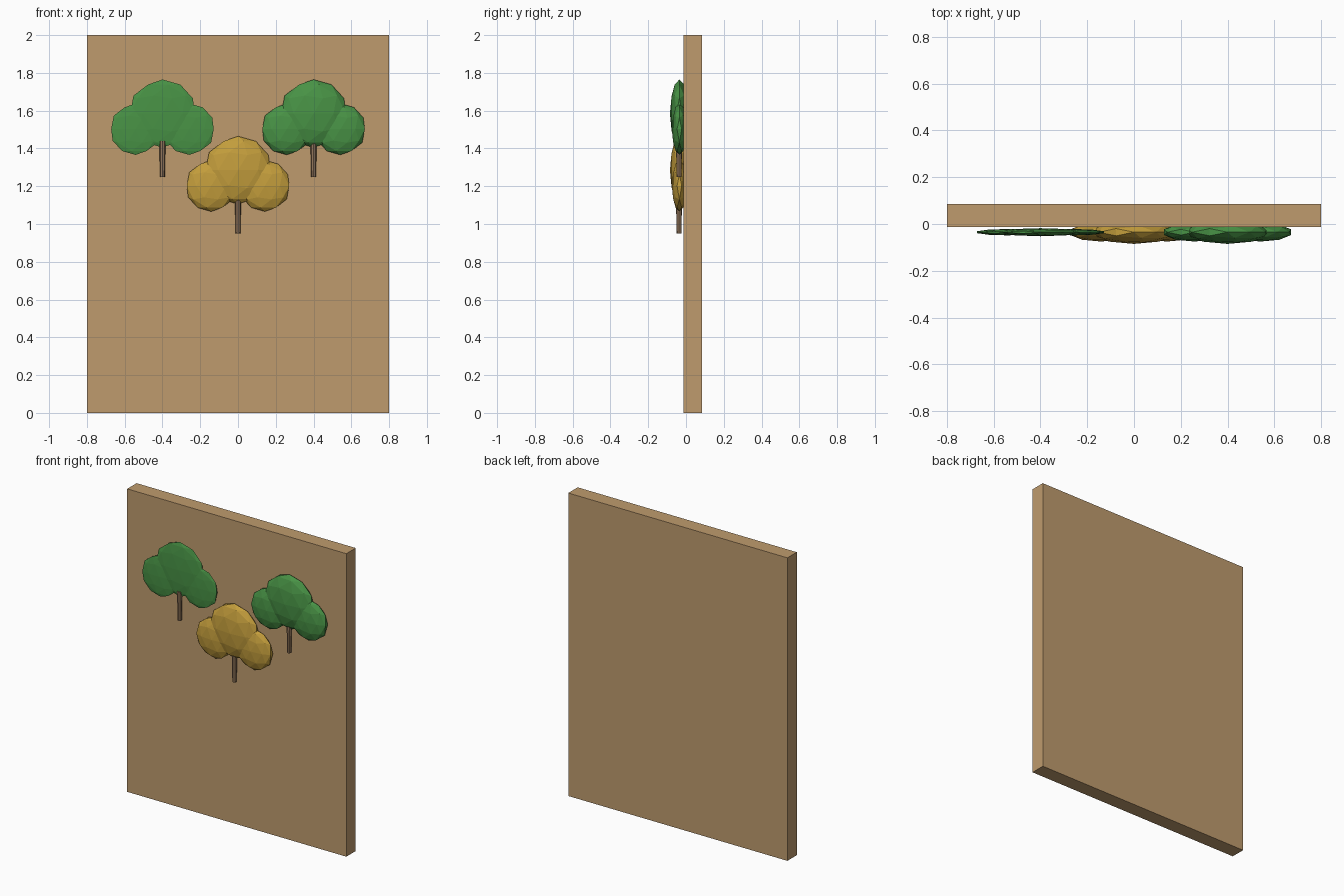
import bpy, bmesh
from mathutils import Matrix, Vector

cube = bpy.data.objects.get("Cube")
if cube:
    bpy.data.objects.remove(cube, do_unlink=True)


def material(name, colour):
    m = bpy.data.materials.new(name)
    m.use_nodes = True
    m.diffuse_color = (*colour, 1)
    m.node_tree.nodes["Principled BSDF"].inputs["Base Color"].default_value = (*colour, 1)
    return m


TAN = material("tan wood", (0.52, 0.33, 0.155))
BARK = material("bark brown", (0.30, 0.19, 0.11))
GREEN = material("leaf green", (0.065, 0.29, 0.06))
GOLD = material("leaf gold", (0.55, 0.34, 0.045))


def add_object(name, bm, mat):
    mesh = bpy.data.meshes.new(name)
    bm.to_mesh(mesh)
    bm.free()
    mesh.materials.append(mat)
    obj = bpy.data.objects.new(name, mesh)
    bpy.context.collection.objects.link(obj)
    return obj


def place(centre, size):
    return Matrix.Translation(centre) @ Matrix.Diagonal((*size, 1))


# Backing board
bm = bmesh.new()
bmesh.ops.create_cube(bm, size=1, matrix=place((0, 0.036, 1), (1.6, 0.098, 2)))
add_object("board", bm, TAN)


# Flattened faceted foliage blob
def blob(name, x, z, radius, depth, mat):
    bm = bmesh.new()
    bmesh.ops.create_icosphere(bm, subdivisions=2, radius=1,
                               matrix=place((x, -0.035, z), (radius, depth, radius)))
    add_object(name, bm, mat)


# Tree: slightly tapered trunk, round crown and two lower side clumps
def tree(name, x, base, thickness, mat):
    bm = bmesh.new()
    bmesh.ops.create_cone(bm, cap_ends=True, segments=8, radius1=0.013, radius2=0.016,
                          depth=0.19, matrix=Matrix.Translation((x, -0.037, base + 0.095)))
    add_object(name + "_trunk", bm, BARK)
    blob(name + "_crown", x, base + 0.335, 0.18, thickness, mat)
    for side, word in ((-1, "right"), (1, "left")):
        blob(f"{name}_{word}_clump", x + side * 0.142, base + 0.252, 0.136,
             thickness * 0.8, mat)


tree("right_tree", -0.4, 1.25, 0.017, GREEN)
tree("middle_tree", 0.0, 0.95, 0.05, GOLD)
tree("left_tree", 0.4, 1.25, 0.05, GREEN)
